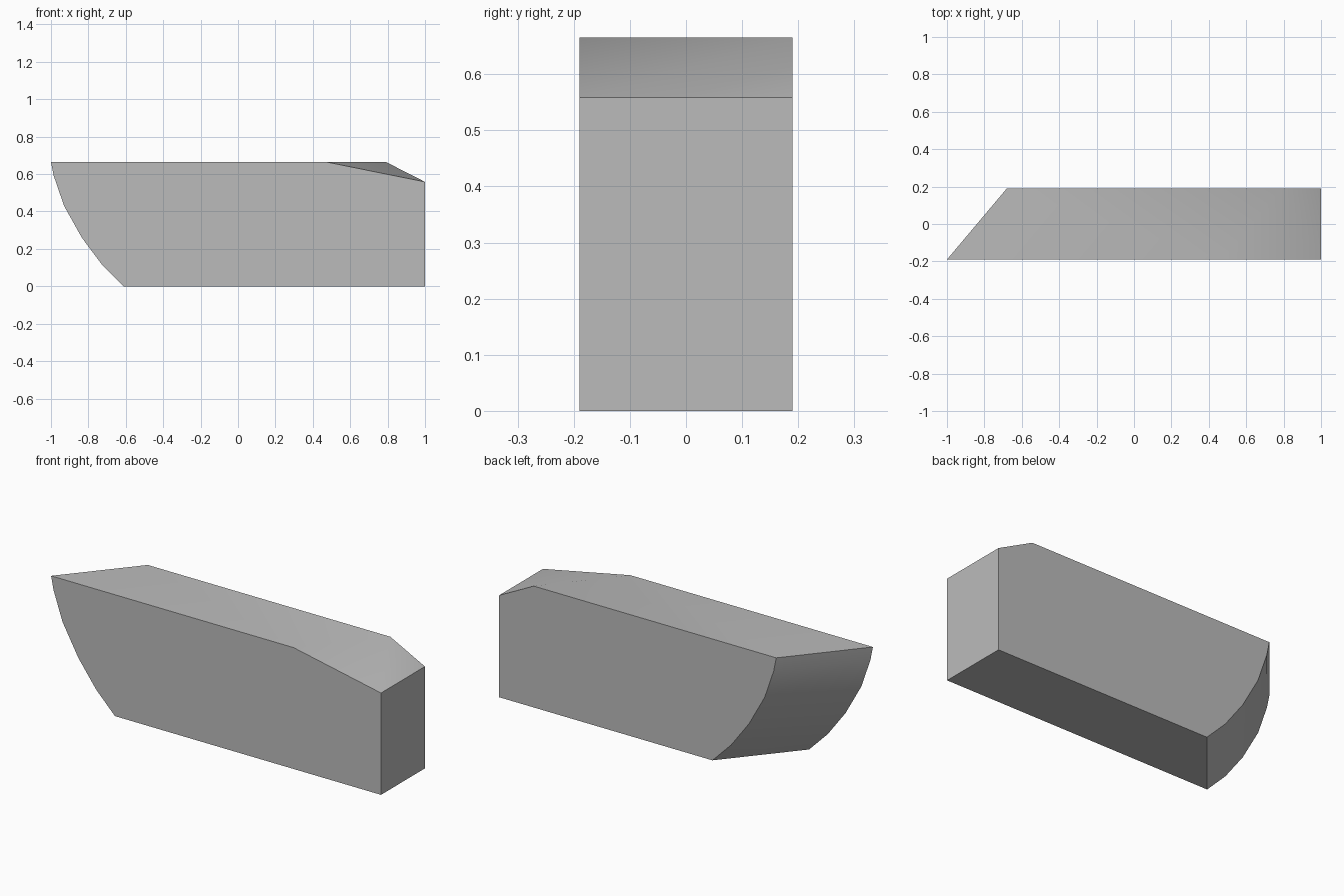
import bpy
import bmesh
import math

cube = bpy.data.objects.get("Cube")
if cube:
    bpy.data.objects.remove(cube, do_unlink=True)

HALF_DEPTH = 0.19
SKEW = 0.32          # sideways shift of the rear profile
TOP, SHOULDER = 0.665, 0.558

grey = bpy.data.materials.new("plain_grey")
grey.use_nodes = True
colour = (0.5, 0.5, 0.5, 1)
grey.diffuse_color = colour
grey.node_tree.nodes["Principled BSDF"].inputs["Base Color"].default_value = colour

# Curved end, listed from the top tip down to the base
curve = [(-1, TOP), (-0.985, 0.59), (-0.93, 0.43),
         (-0.835, 0.26), (-0.727, 0.115), (-0.613, 0)]


def profile(bm, y, shift):
    """Outline of one side: skewed curve, square foot, sloped shoulder."""
    points = [(x + shift, z) for x, z in curve]
    points += [(1, 0), (1, SHOULDER), (0.47 + shift, TOP)]
    return [bm.verts.new((x, y, z)) for x, z in points]


# Join the front and rear profiles into a solid
bm = bmesh.new()
front = profile(bm, -HALF_DEPTH, 0)
back = profile(bm, HALF_DEPTH, SKEW)
bm.faces.new(front)
bm.faces.new(back[::-1])
count = len(front)
for i in range(count):
    j = (i + 1) % count
    if i == count - 2:
        # Twisted shoulder, split along its convex diagonal
        bm.faces.new((front[i], front[j], back[j]))
        bm.faces.new((front[i], back[j], back[i]))
    else:
        bm.faces.new((front[i], front[j], back[j], back[i]))
bmesh.ops.recalc_face_normals(bm, faces=bm.faces)

mesh = bpy.data.meshes.new("skewed_block")
bm.to_mesh(mesh)
bm.free()
mesh.materials.append(grey)
block = bpy.data.objects.new("skewed_block", mesh)
bpy.context.collection.objects.link(block)

# Soften the curved end and shoulder, keep the side edges crisp
bpy.ops.object.select_all(action="DESELECT")
block.select_set(True)
bpy.context.view_layer.objects.active = block
bpy.ops.object.shade_smooth_by_angle(angle=math.radians(30))
